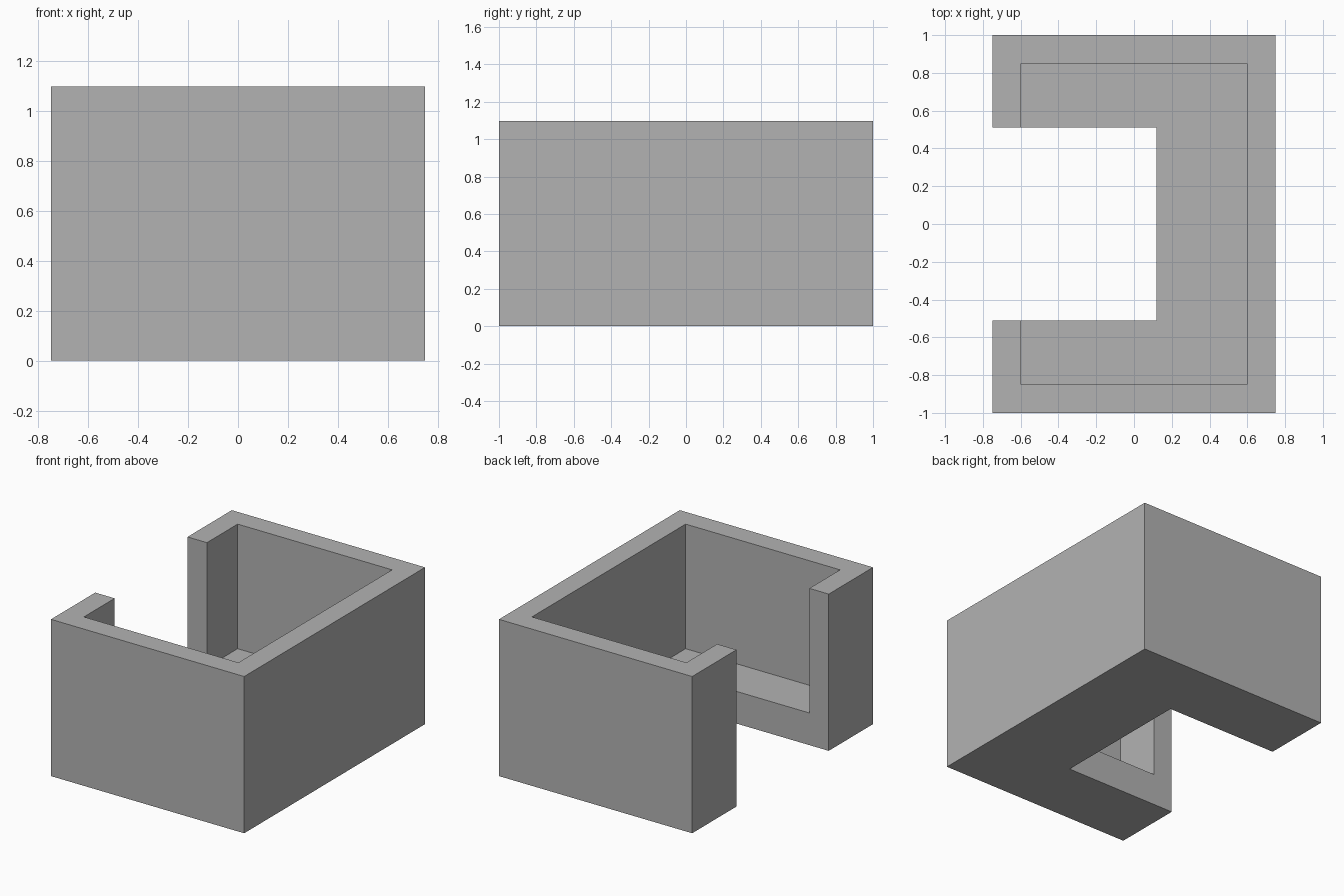
import bpy

cube = bpy.data.objects.get("Cube")
if cube:
    bpy.data.objects.remove(cube, do_unlink=True)

HALF_X, HALF_Y, HEIGHT = 0.748, 1.0, 1.097
WALL, FLOOR = 0.15, 0.225
NOTCH_X, NOTCH_Y = 0.118, 0.51

grey = bpy.data.materials.new("plain grey")
grey.use_nodes = True
colour = (0.45, 0.45, 0.45, 1)
grey.diffuse_color = colour
grey.node_tree.nodes["Principled BSDF"].inputs["Base Color"].default_value = colour


def box(name, low, high):
    """Axis-aligned box between two corners."""
    bpy.ops.mesh.primitive_cube_add(size=1)
    ob = bpy.context.object
    ob.name = name
    for v in ob.data.vertices:
        v.co = [h if c > 0 else l for c, l, h in zip(v.co, low, high)]
    ob.data.materials.append(grey)
    return ob


def cut(target, cutter):
    """Subtract the cutter, then discard it."""
    mod = target.modifiers.new(cutter.name, 'BOOLEAN')
    mod.operation = 'DIFFERENCE'
    mod.solver = 'EXACT'
    mod.object = cutter
    cutter.hide_render = True
    bpy.context.view_layer.objects.active = target
    bpy.ops.object.modifier_apply(modifier=mod.name)
    bpy.data.objects.remove(cutter, do_unlink=True)


# Solid outer block
tray = box("open_tray", (-HALF_X, -HALF_Y, 0), (HALF_X, HALF_Y, HEIGHT))

# Inner cavity, open at the top
cut(tray, box("cavity_cutter", (WALL - HALF_X, WALL - HALF_Y, FLOOR),
              (HALF_X - WALL, HALF_Y - WALL, HEIGHT + 1)))

# Notch through the right wall and the floor
cut(tray, box("notch_cutter", (-HALF_X - 1, -NOTCH_Y, -1),
              (NOTCH_X, NOTCH_Y, HEIGHT + 1)))
